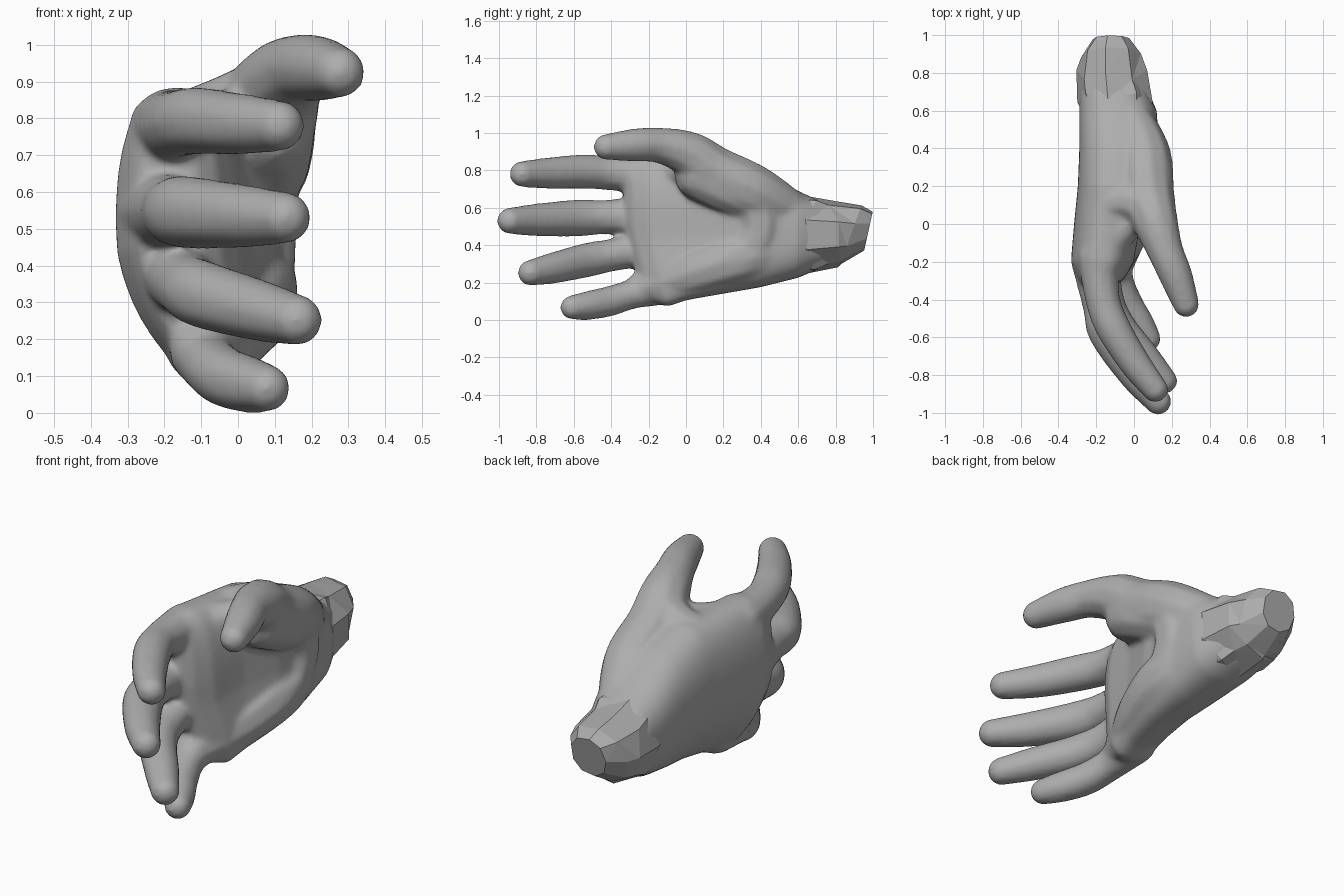
import bpy, bmesh, math
from mathutils import Vector, Matrix

if "Cube" in bpy.data.objects:
    bpy.data.objects.remove(bpy.data.objects["Cube"])

skin = bpy.data.materials.new("plain grey")
skin.diffuse_color = (0.42, 0.42, 0.42, 1)
skin.use_nodes = True
skin.node_tree.nodes["Principled BSDF"].inputs["Base Color"].default_value = skin.diffuse_color


def make_object(name, bm):
    bmesh.ops.recalc_face_normals(bm, faces=bm.faces)
    me = bpy.data.meshes.new(name)
    bm.to_mesh(me)
    bm.free()
    ob = bpy.data.objects.new(name, me)
    bpy.context.collection.objects.link(ob)
    me.materials.append(skin)
    return ob


def loft(bm, sections, n, power, y_shear=0.0):
    """Skin rounded cross-sections (y, x0, x1, z0, z1, bend) along y."""
    rings = []
    for y, x0, x1, z0, z1, bend in sections:
        ring = []
        for i in range(n):
            a = 2 * math.pi * (i + 0.5) / n
            c, s = math.cos(a), math.sin(a)
            u = math.copysign(abs(c) ** (2 / power), c)
            t = math.copysign(abs(s) ** (2 / power), s)
            low = max(0.0, -t)
            x = (x0 + x1) / 2 + u * (x1 - x0) / 2 + bend * low ** 1.5
            z = (z0 + z1) / 2 + t * (z1 - z0) / 2
            shear = y_shear * low if y < -0.1 else 0
            ring.append(bm.verts.new((x, y + shear, z)))
        rings.append(ring)
    for a, b in zip(rings, rings[1:]):
        for i in range(n):
            j = (i + 1) % n
            bm.faces.new((a[i], a[j], b[j], b[i]))
    bm.faces.new(rings[0])
    bm.faces.new(rings[-1])
    return rings


def limb(bm, pts, steps=7):
    """Rounded tapering volume along a smooth path of (x, y, z, radius)."""
    p = [Vector(q) for q in pts]
    p = [2 * p[0] - p[1]] + p + [2 * p[-1] - p[-2]]
    for k in range(1, len(p) - 2):
        a, b, c, d = p[k - 1:k + 3]
        for s in range(steps + (k == len(p) - 3)):
            t = s / steps
            q = 0.5 * (2 * b + (c - a) * t + (2 * a - 5 * b + 4 * c - d) * t ** 2
                       + (3 * b - a - 3 * c + d) * t ** 3)
            bmesh.ops.create_icosphere(bm, subdivisions=2, radius=q[3] + 0.005,
                                       matrix=Matrix.Translation(q.xyz))


# palm
bm = bmesh.new()
loft(bm, [(-.335, -.27, -.11, .13, .85, .10),
          (-.29, -.30, -.05, .10, .87, .11),
          (-.20, -.335, .00, .07, .885, .13),
          (.00, -.318, .035, .105, .875, .12),
          (.20, -.298, .10, .14, .87, .09),
          (.40, -.29, .13, .175, .80, .05),
          (.60, -.29, .12, .225, .69, .02),
          (.74, -.285, .06, .285, .625, .00)], 48, 2.5, y_shear=0.1)

# index, middle, ring and little finger
limb(bm, [(-.19, -.18, .77, .107), (-.165, -.40, .785, .090), (-.11, -.55, .793, .090),
          (.00, -.73, .785, .082), (.112, -.875, .78, .067)])
limb(bm, [(-.215, -.20, .55, .115), (-.18, -.43, .55, .090), (-.14, -.58, .545, .097),
          (.00, -.79, .535, .086), (.128, -.94, .53, .068)])
limb(bm, [(-.18, -.15, .40, .105), (-.145, -.38, .35, .086), (-.09, -.53, .32, .090),
          (.05, -.70, .28, .082), (.16, -.83, .252, .067)])
limb(bm, [(-.10, -.10, .18, .095), (-.085, -.28, .14, .078), (-.04, -.41, .10, .079),
          (.025, -.52, .078, .075), (.078, -.608, .067, .062)])

# thumb with its fleshy base
limb(bm, [(-.03, .58, .56, .115), (.05, .36, .685, .145), (.07, .15, .785, .145),
          (.11, .02, .885, .120), (.165, -.14, .933, .093), (.22, -.27, .935, .086),
          (.276, -.425, .925, .067)])
limb(bm, [(.03, .42, .61, .12), (.07, .22, .70, .13), (.075, .07, .77, .13)])

# web of skin between thumb and index finger
limb(bm, [(.07, .06, .80, .10), (-.03, .00, .79, .085), (-.13, -.10, .78, .09)])
limb(bm, [(.05, .10, .83, .12), (-.03, .12, .81, .105), (-.12, .10, .79, .09)])

# heel of the hand on the little finger side, and across the wrist
limb(bm, [(-.04, .53, .38, .13), (.02, .30, .33, .145), (-.01, .08, .26, .135),
          (-.065, -.10, .20, .11), (-.10, -.24, .17, .085)])
limb(bm, [(.03, .36, .66, .135), (.025, .40, .50, .135), (.02, .34, .35, .135)])

hand = make_object("hand", bm)
rem = hand.modifiers.new("fuse", 'REMESH')
rem.mode = 'VOXEL'
rem.voxel_size = 0.012
rem.use_smooth_shade = True
smooth = hand.modifiers.new("soften", 'SMOOTH')
smooth.factor = 0.5
smooth.iterations = 16

# faceted wrist stump, closed by a tilted bevelled end
bm = bmesh.new()
rings = loft(bm, [(.56, -.26, .09, .24, .67, 0),
                  (.67, -.30, .11, .245, .665, 0),
                  (.79, -.305, .08, .28, .635, 0),
                  (.88, -.28, .045, .295, .615, 0),
                  (.97, -.22, -.02, .37, .58, 0)], 9, 2.2)
for i, ring in enumerate(rings):
    for k, v in enumerate(ring):
        if i in (1, 2):
            v.co.y += .025 * (-1) ** (k + i)
        elif i > 2:
            v.co.y += (v.co.z - .45) * (.35, .22)[i - 3]
bmesh.ops.poke(bm, faces=[f for f in bm.faces if len(f.verts) == 9])
bmesh.ops.triangulate(bm, faces=bm.faces)
make_object("wrist_stump", bm)
